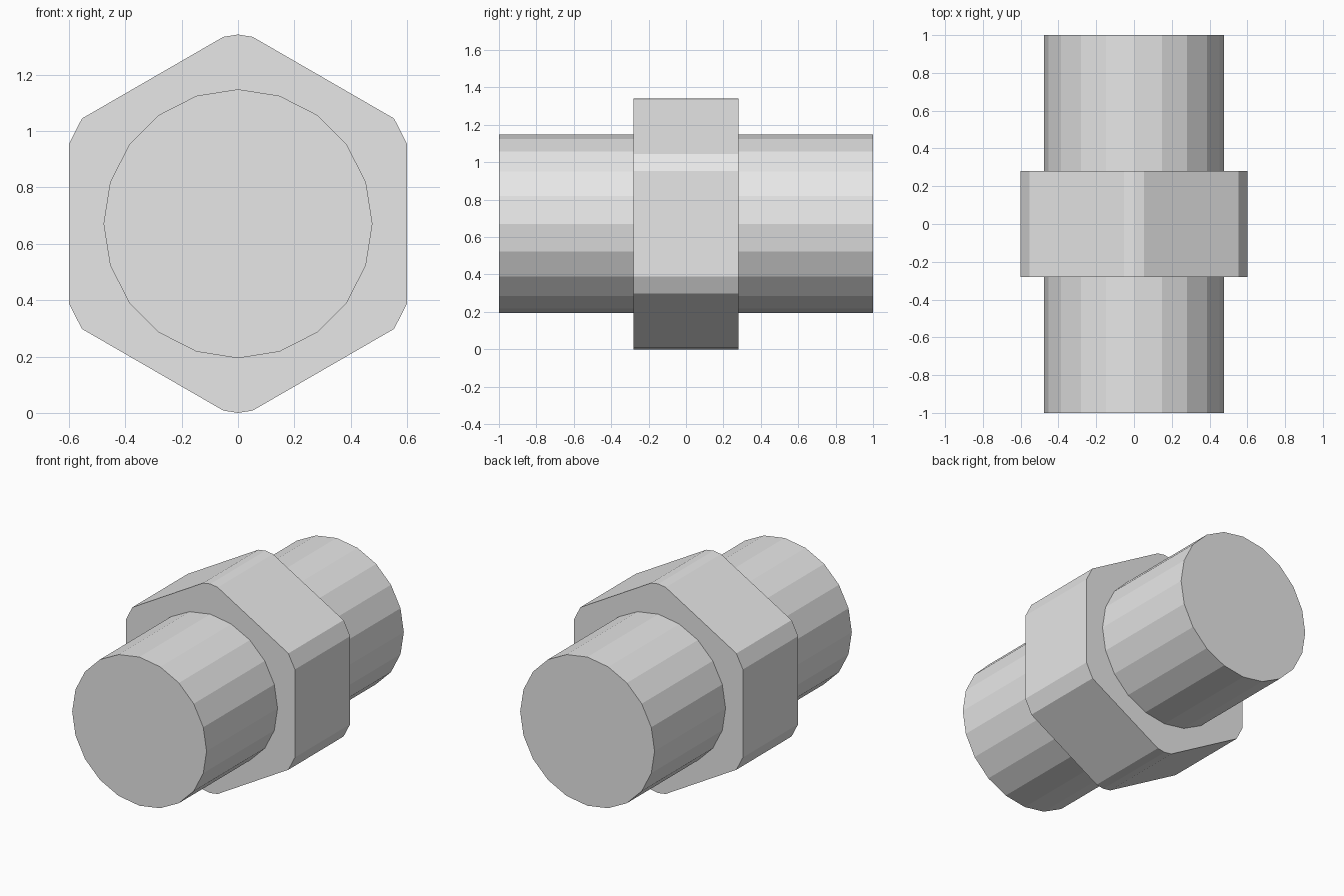
import bpy
import bmesh
import math
from mathutils import Matrix, Vector

SIDES = 20
AXIS_HEIGHT = 0.671

if "Cube" in bpy.data.objects:
    bpy.data.objects.remove(bpy.data.objects["Cube"], do_unlink=True)

# Single plain metal colour
metal = bpy.data.materials.new("light_grey_metal")
metal.use_nodes = True
grey = (0.8, 0.8, 0.8, 1.0)
metal.diffuse_color = grey
metal.node_tree.nodes["Principled BSDF"].inputs["Base Color"].default_value = grey


def prism_along_y(radius, length):
    """Faceted solid cylinder lying along the y axis."""
    bm = bmesh.new()
    bmesh.ops.create_cone(bm, cap_ends=True, segments=SIDES, radius1=radius,
                          radius2=radius, depth=length,
                          matrix=Matrix.Rotation(math.pi / 2, 4, 'X'))
    return bm


def finish(bm, name):
    bmesh.ops.recalc_face_normals(bm, faces=bm.faces[:])
    mesh = bpy.data.meshes.new(name)
    bm.to_mesh(mesh)
    bm.free()
    mesh.materials.append(metal)
    obj = bpy.data.objects.new(name, mesh)
    obj.location.z = AXIS_HEIGHT
    bpy.context.collection.objects.link(obj)
    return obj


# Round shaft running through the nut
finish(prism_along_y(0.477, 2.0), "shaft")

# Hexagonal nut: a disc trimmed by six flats, leaving clipped corners
nut = prism_along_y(0.671, 0.56)
for i in range(6):
    angle = i * math.pi / 3
    normal = Vector((math.cos(angle), 0, math.sin(angle)))
    cut = bmesh.ops.bisect_plane(nut, geom=nut.verts[:] + nut.edges[:] + nut.faces[:],
                                 plane_co=normal * 0.6, plane_no=normal,
                                 clear_outer=True)
    rim = [e for e in cut["geom_cut"] if isinstance(e, bmesh.types.BMEdge)]
    bmesh.ops.holes_fill(nut, edges=[e for e in nut.edges if e.is_boundary] or rim)
finish(nut, "hex_nut")
